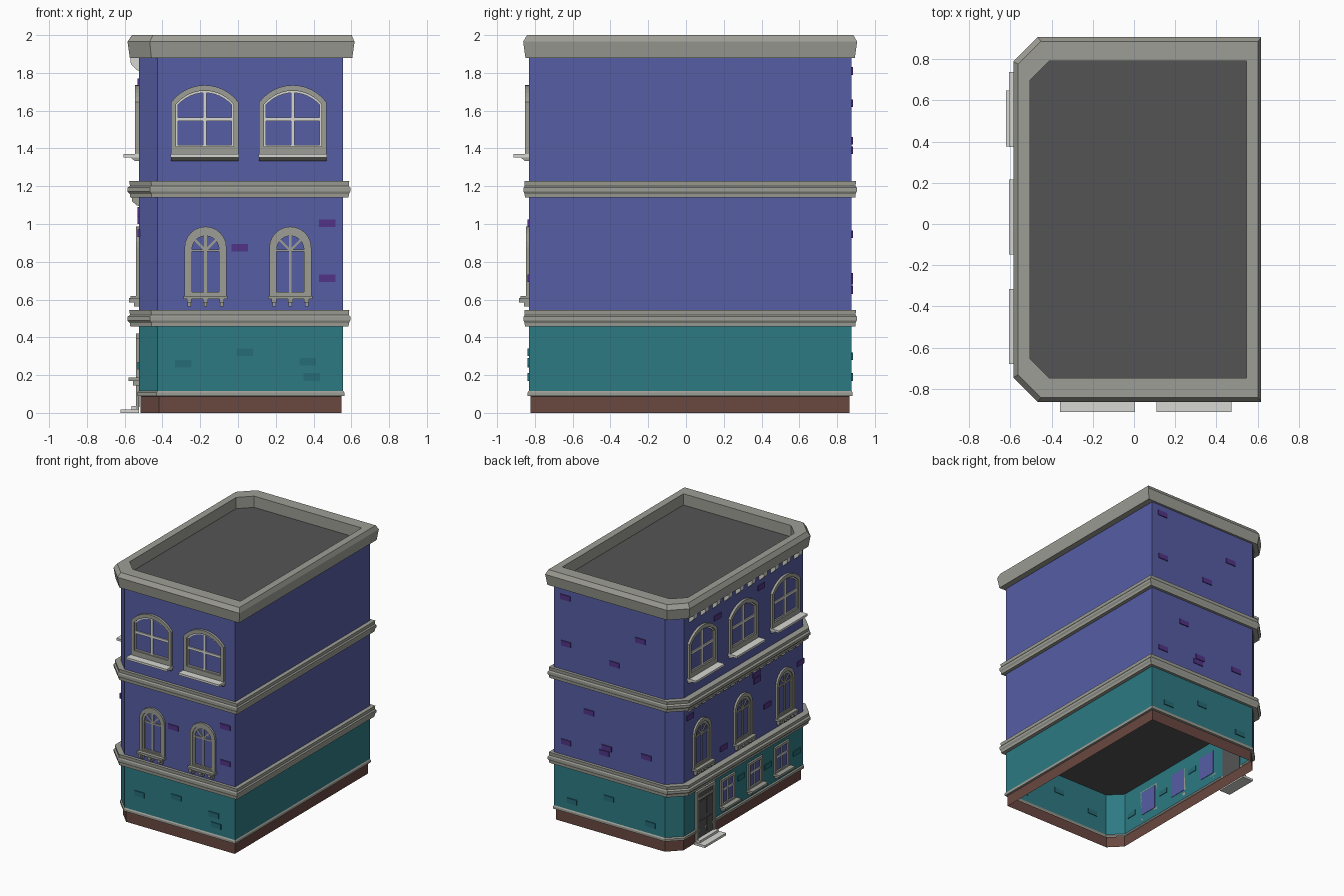
import bpy, bmesh, math
from mathutils import Matrix, Vector

if "Cube" in bpy.data.objects:
    bpy.data.objects.remove(bpy.data.objects["Cube"])

XL, XR, YF, YB = -0.525, 0.557, -0.832, 0.876   # wall planes


def material(name, rgb):
    m = bpy.data.materials.new(name)
    lin = [(c / 255 / 12.92) if c < 10 else ((c / 255 + 0.055) / 1.055) ** 2.4 for c in rgb]
    m.diffuse_color = (*lin, 1)
    m.use_nodes = True
    m.node_tree.nodes["Principled BSDF"].inputs["Base Color"].default_value = m.diffuse_color
    return m


WALL = material("blue violet wall", (86, 93, 164))
TEAL = material("teal wall", (45, 122, 131))
BROWN = material("brown base", (106, 72, 64))
STONE = material("grey stone", (158, 158, 150))
LIGHT = material("light stone", (214, 215, 210))
ROOF = material("dark roof", (84, 84, 84))
BRICK = material("purple brick", (82, 52, 135))
TBRICK = material("dark teal brick", (38, 108, 118))

parts = {}


def part(name, mat):
    """Shared bmesh that collects all geometry of one named part."""
    return parts.setdefault(name, (bmesh.new(), mat))[0]


def bridge(bm, a, b):
    for i in range(len(a)):
        j = (i + 1) % len(a)
        bm.faces.new((a[i], a[j], b[j], b[i]))


def outline(l, r, y):
    """Building plan with the two left corners cut off, grown by the offsets."""
    c = 0.1 + 0.3 * l
    x0, x1, y0, y1 = XL - l, XR + r, YF - y, YB + y
    return [(x0 + c, y0), (x1, y0), (x1, y1), (x0 + c, y1), (x0, y1 - c), (x0, y0 + c)]


def loft(name, mat, rows, cap=False):
    bm = part(name, mat)
    rings = [[bm.verts.new((x, y, z)) for x, y in outline(l, r, yo)] for l, r, yo, z in rows]
    for a, b in zip(rings, rings[1:]):
        bridge(bm, a, b)
    if cap:
        bm.faces.new(rings[-1])


def box(bm, M, u0, u1, d, z0, z1, back=0.0):
    """Box on a facade: u along the wall, d outward from it."""
    m = Matrix.Translation(((u0 + u1) / 2, -(d + back) / 2, (z0 + z1) / 2)) @ \
        Matrix.Diagonal((u1 - u0, d - back, z1 - z0, 1))
    bmesh.ops.create_cube(bm, size=1, matrix=M @ m)


def prism(bm, M, prof, u0, u1):
    """Side profile (d, z) extruded along the wall."""
    a, b = [[bm.verts.new(M @ Vector((u, -d, z))) for d, z in prof] for u in (u0, u1)]
    bridge(bm, a, b)
    bm.faces.new(a)
    bm.faces.new(b)


def arch(hw, z0, spring, rise, n=12):
    pts = [(-hw, z0), (hw, z0)]
    if rise == 0:
        return pts + [(hw, spring), (-hw, spring)]
    R = (hw * hw + rise * rise) / (2 * rise)
    t = math.asin(min(1, hw / R))
    return pts + [(R * math.sin(t - 2 * t * i / n),
                   spring + rise - R + R * math.cos(t - 2 * t * i / n)) for i in range(n + 1)]


def frame(bm, M, outer, inner, d):
    """Closed ring between two outlines, standing d off the wall."""
    def ring(pts, dd):
        return [bm.verts.new(M @ Vector((u, -dd, z))) for u, z in pts]
    loops = [ring(outer, 0), ring(outer, d), ring(inner, d), ring(inner, 0)]
    for i in range(4):
        bridge(bm, loops[i], loops[(i + 1) % 4])


def front(x):
    return Matrix.Translation((x, YF, 0))


def left(y):
    return Matrix.Translation((XL, y, 0)) @ Matrix.Rotation(-math.pi / 2, 4, 'Z')


def back(x):
    return Matrix.Translation((x, YB, 0)) @ Matrix.Rotation(math.pi, 4, 'Z')


# walls, base, roof
loft("base", BROWN, [(-.01, -.01, -.01, 0), (-.01, -.01, -.01, .088)])
loft("base_trim", STONE, [(-.01, -.01, -.01, .088), (.008, .006, .006, .09),
                          (.008, .006, .006, .108), (0, 0, 0, .117)])
loft("ground_wall", TEAL, [(0, 0, 0, .117), (0, 0, 0, .46)])
loft("upper_wall", WALL, [(0, 0, 0, .54), (0, 0, 0, 1.885)])
loft("ground_ceiling", ROOF, [(0, 0, 0, .46)], cap=True)
loft("roof", ROOF, [(-.02, -.012, -.085, 1.91)], cap=True)

# belt courses and parapet cornice
for z in (.457, 1.14):
    prof = [(0, 0), (.75, 0), (.8, .02), (1, .032), (1, .052), (.78, .062), (.85, .087), (0, .087)]
    loft("belt_course", STONE, [(.06 * f, .038 * f, .028 * f, z + h) for f, h in prof])
loft("parapet", STONE, [(0, 0, 0, 1.88), (.048, .048, .018, 1.88), (.06, .06, .03, 1.965),
                        (.037, .045, .01, 2.0), (-.02, -.012, -.085, 2.0),
                        (-.02, -.012, -.085, 1.91)])


def top_window(M):
    st, li = part("top_window_frame", STONE), part("top_window_bars", LIGHT)
    frame(st, M, arch(.178, 1.37, 1.645, .09), arch(.152, 1.41, 1.635, .07), .02)
    frame(li, M, arch(.152, 1.41, 1.635, .07), arch(.142, 1.418, 1.63, .064), .008)
    box(li, M, -.01, .01, .01, 1.41, 1.705)
    box(li, M, -.148, .148, .009, 1.545, 1.565)
    box(part("top_window_sill", LIGHT), M, -.182, .182, .08, 1.353, 1.37)
    prism(st, M, [(0, 1.333), (.02, 1.333), (.045, 1.353), (0, 1.353)], -.178, .178)


def mid_window(M):
    st = part("middle_window_frame", STONE)
    frame(st, M, arch(.111, .615, .875, .111), arch(.088, .63, .87, .088), .016)
    frame(st, M, arch(.088, .63, .87, .088), arch(.072, .64, .865, .072), .009)
    box(st, M, -.007, .007, .007, .63, .945)
    box(st, M, -.08, .08, .008, .854, .866)
    for s in (-1, 1):   # fan bars
        m = M @ Matrix.Translation((0, 0, .86)) @ Matrix.Rotation(s * math.radians(45), 4, 'Y')
        box(st, m, -.006, .006, .006, 0, .08)
    box(st, M, -.117, .117, .045, .602, .62)
    for u in (-.086, 0, .086):
        box(st, M, u - .013, u + .013, .052, .585, .607)
        box(st, M, u - .009, u + .009, .025, .563, .585)


def ground_window(M):
    st, li = part("ground_window_frame", STONE), part("ground_window_bars", LIGHT)
    box(part("ground_window_glass", WALL), M, -.075, .075, .003, .19, .38, -.003)
    frame(st, M, arch(.092, .185, .395, 0), arch(.07, .2, .375, 0), .015)
    box(li, M, -.007, .007, .009, .2, .375)
    box(li, M, -.07, .07, .008, .3, .314)
    box(st, M, -.1, .1, .055, .17, .187)
    for u in (-.07, .07):
        box(st, M, u - .012, u + .012, .03, .145, .17)


for x in (-.176, .29):
    top_window(front(x))
for x in (-.172, .277):
    mid_window(front(x))
for y in (.555, .035, -.498):
    top_window(left(y))
    mid_window(left(y))
for y in (.226, -.115, -.456):
    ground_window(left(y))

# door and steps
D = left(.512)
box(part("door", ROOF), D, -.1, .1, .006, .03, .4, -.003)
frame(part("door_frame", STONE), D, arch(.122, .02, .42, 0), arch(.095, .03, .395, 0), .015)
for u in (-.045, .045):
    for z0, z1 in ((.06, .17), (.2, .33)):
        box(part("door_panels", ROOF), D, u - .033, u + .033, .01, z0, z1)
box(part("door_transom", STONE), D, -.095, .095, .01, .345, .358)
box(part("door_steps", LIGHT), D, -.135, .135, .096, 0, .018)
box(part("door_steps", LIGHT), D, -.12, .12, .04, .018, .036)

# brackets under the cornices of the left facade
for i in range(10):
    prism(part("cornice_brackets", LIGHT), left(.69 - i * .148),
          [(0, 1.81), (.01, 1.815), (.042, 1.845), (.046, 1.885), (0, 1.885)], -.022, .022)
for i in range(16):
    prism(part("belt_brackets", STONE), left(.71 - i * .0915),
          [(0, 1.095), (.01, 1.098), (.036, 1.12), (.038, 1.145), (0, 1.145)], -.016, .016)

# odd projecting bricks, (position along wall, height)
bricks = {
    front: [(.01, .875), (.472, 1.003), (.472, .713), (-.29, .26), (.035, .32), (.37, .27), (.39, .19)],
    back: [(.458, 1.81), (.45, 1.44), (-.21, 1.64), (.02, 1.39), (.247, .945), (.45, .65),
           (.09, .70), (.11, .655), (-.263, .72), (.397, .19), (.07, .3), (-.3, .19)],
    left: [(.353, 1.72), (-.2, 1.75), (.7, 1.05), (-.14, 1.07), (-.15, 1.02), (.277, .64),
           (-.28, .77), (-.7, .95), (.055, .32), (-.285, .28), (-.65, .25)],
}
for side, places in bricks.items():
    for p, z in places:
        name, mat = ("teal_bricks", TBRICK) if z < .5 else ("purple_bricks", BRICK)
        box(part(name, mat), side(p), -.044, .044, .007, z - .02, z + .02, -.005)

# turn the collected parts into objects
for name, (bm, mat) in parts.items():
    bmesh.ops.recalc_face_normals(bm, faces=bm.faces)
    if name in ("roof", "ground_ceiling"):
        for f in bm.faces:
            if (f.normal.z > 0) != (name == "roof"):
                f.normal_flip()
    me = bpy.data.meshes.new(name)
    bm.to_mesh(me)
    bm.free()
    me.materials.append(mat)
    bpy.context.collection.objects.link(bpy.data.objects.new(name, me))
